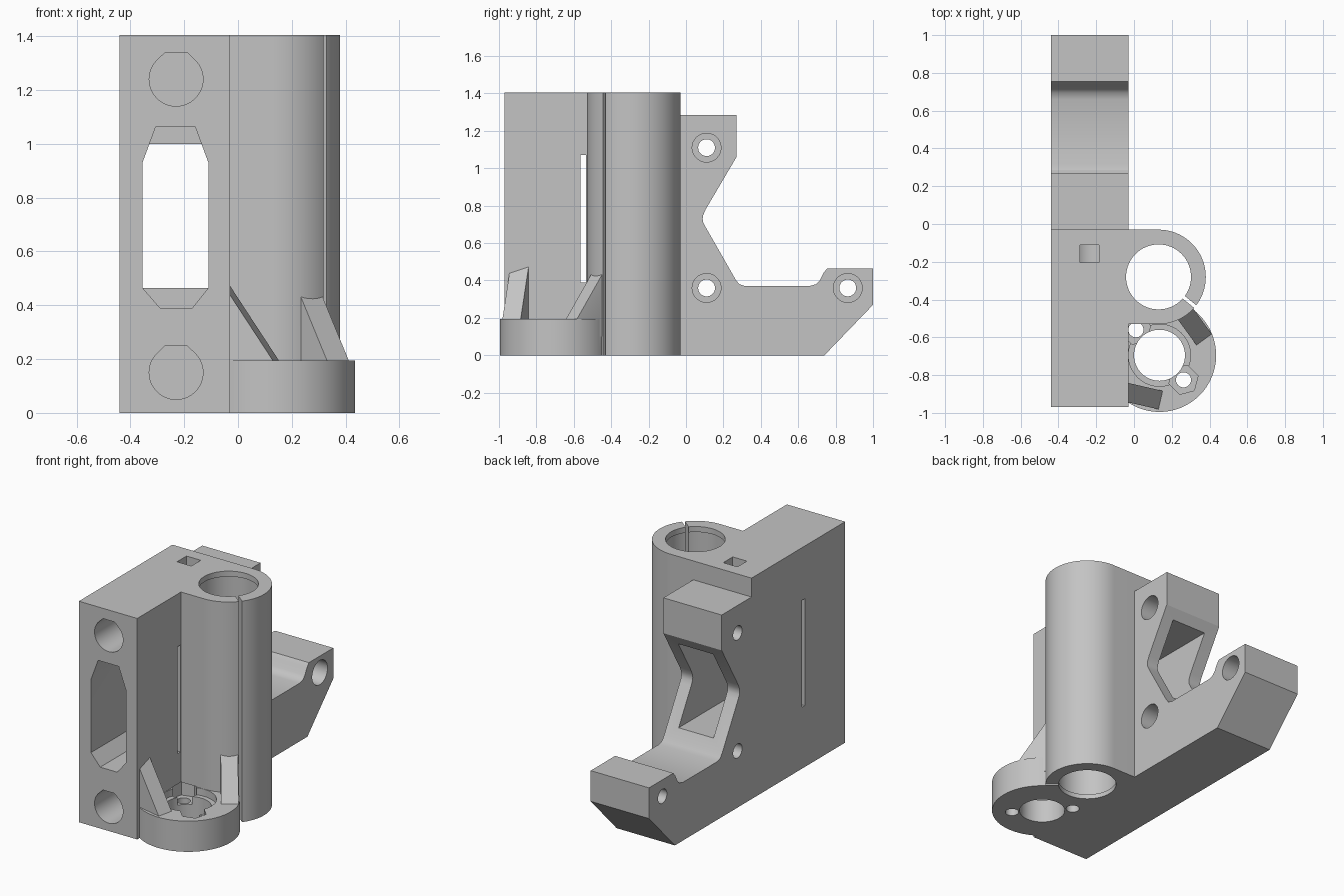
import bpy, bmesh
from math import cos, sin, pi, radians
from mathutils import Matrix

cube = bpy.data.objects.get("Cube")
if cube:
    bpy.data.objects.remove(cube, do_unlink=True)

grey = bpy.data.materials.new("plain grey")
grey.use_nodes = True
grey.diffuse_color = (0.55, 0.55, 0.55, 1)
grey.node_tree.nodes["Principled BSDF"].inputs["Base Color"].default_value = (0.55, 0.55, 0.55, 1)

PLACE = {"x": lambda a, b, t: (t, a, b),
         "y": lambda a, b, t: (a, t, b),
         "z": lambda a, b, t: (a, b, t)}


def prism(name, pts, axis, lo, hi, matrix=None):
    """Extrude a 2D outline along an axis from lo to hi."""
    bm = bmesh.new()
    face = bm.faces.new([bm.verts.new(PLACE[axis](a, b, lo)) for a, b in pts])
    top = bmesh.ops.extrude_face_region(bm, geom=[face])["geom"]
    shift = PLACE[axis](0, 0, hi - lo)
    bmesh.ops.translate(bm, vec=shift, verts=[v for v in top if isinstance(v, bmesh.types.BMVert)])
    bmesh.ops.recalc_face_normals(bm, faces=bm.faces)
    if matrix:
        bm.transform(matrix)
    mesh = bpy.data.meshes.new(name)
    bm.to_mesh(mesh)
    bm.free()
    mesh.materials.append(grey)
    ob = bpy.data.objects.new(name, mesh)
    bpy.context.collection.objects.link(ob)
    return ob


def arc(c, r, start=0, end=360, n=64):
    steps = n if end - start >= 360 else n + 1
    return [(c[0] + r * cos(radians(start + (end - start) * i / n)),
             c[1] + r * sin(radians(start + (end - start) * i / n))) for i in range(steps)]


def rect(x0, x1, y0, y1):
    return [(x0, y0), (x1, y0), (x1, y1), (x0, y1)]


def turned(c, angle):
    return Matrix.Translation((c[0], c[1], 0)) @ Matrix.Rotation(radians(angle), 4, "Z")


def combine(body, other, operation):
    mod = body.modifiers.new("join", "BOOLEAN")
    mod.operation = operation
    mod.solver = "EXACT"
    mod.object = other
    bpy.context.view_layer.objects.active = body
    bpy.ops.object.modifier_apply(modifier=mod.name)
    bpy.data.objects.remove(other, do_unlink=True)


LEFT, RIGHT, TOP = -0.44, -0.03, 1.405
BEARING = (0.13, -0.28)
NUT = (0.135, -0.695)
RIM = 0.195

# Main block with the rear bracket, drawn from the side
outline = [(-0.97, 0), (0.74, 0), (1, 0.27), (1, 0.465), (0.755, 0.465), (0.735, 0.44),
           (0.715, 0.4), (0.695, 0.38), (0.66, 0.37), (0.315, 0.37), (0.285, 0.38),
           (0.265, 0.405), (0.105, 0.685), (0.092, 0.71), (0.089, 0.73), (0.092, 0.75),
           (0.105, 0.78), (0.27, 1.06), (0.27, 1.285), (-0.03, 1.285), (-0.03, TOP), (-0.97, TOP)]
body = prism("carriage_body", outline, "x", LEFT, RIGHT)

# Upright bearing housing and the round nut flange
housing = arc(BEARING, 0.25, -90, 90) + [(-0.1, -0.03), (-0.1, -0.53)]
combine(body, prism("bearing_housing", housing, "z", 0, TOP), "UNION")
combine(body, prism("nut_flange", arc(NUT, 0.3), "z", 0, RIM), "UNION")

# Wedge ribs standing on the flange
ribs = [((-0.03, -0.893), -13, -0.06, 0.545, 0.175),
        (BEARING, -54, 0.19, 0.51, 0.41)]
for centre, angle, inner, high, outer in ribs:
    tri = [(inner, 0.1), (outer, 0.1), (outer, RIM), (inner, high)]
    combine(body, prism("rib", tri, "y", -0.05, 0.05, turned(centre, angle)), "UNION")

cutters = []


def cut(pts, axis, lo, hi, matrix=None):
    ob = prism("cutter", pts, axis, lo, hi, matrix)
    ob.hide_render = True
    cutters.append(ob)


# Bearing bore, slightly wider between its end lips, and the clamping slit
cut(arc(BEARING, 0.172), "z", -0.1, 1.5)
cut(arc(BEARING, 0.181), "z", 0.03, 1.37)
cut(rect(0.14, 0.3, -0.009, 0.009), "z", -0.1, 1.5, turned(BEARING, -39))

# Flange hole, shallow recess, screw holes and hexagonal nut pockets
cut(arc(NUT, 0.135), "z", -0.1, 0.3)
cut(arc(NUT, 0.164), "z", 0.15, RIM + 0.002)
for screw in ((0.01, -0.56), (0.262, -0.825)):
    cut(arc(screw, 0.04, n=32), "z", -0.1, RIM + 0.002)
    cut(arc(screw, 0.08, 15, 375, n=6), "z", 0.1, RIM + 0.002)

# Blind rod sockets with flattened crowns
for z in (0.15, 1.24):
    socket = arc((-0.23, z), 0.1, 135, 405, 48) + [(-0.19, z + 0.1), (-0.27, z + 0.1)]
    cut(socket, "y", -1.1, -0.11)

# Belt channel: eight-sided mouth, narrow cross slit, rectangular rear duct
mouth = [(-0.305, 1.065), (-0.16, 1.065), (-0.11, 0.93), (-0.11, 0.465),
         (-0.17, 0.39), (-0.29, 0.39), (-0.355, 0.465), (-0.355, 0.93)]
cut(mouth, "y", -1.1, -0.54)
cut(rect(-0.355, -0.11, 0.465, 1.0), "y", -0.6, 0.6)
cut(rect(-0.565, -0.535, 0.39, 1.07), "x", -0.6, -0.01)

# Inspection window on the top
cut(rect(-0.285, -0.185, -0.205, -0.11), "z", 1.24, 1.5)

# Bracket screw holes with counterbores
for hole in ((0.11, 1.11), (0.11, 0.36), (0.865, 0.36)):
    cut(arc(hole, 0.045, n=32), "x", -0.6, 0.1)
    cut(arc(hole, 0.077, n=48), "x", -0.15, 0.1)

for ob in cutters:
    combine(body, ob, "DIFFERENCE")

bpy.ops.object.select_all(action="DESELECT")
body.select_set(True)
bpy.context.view_layer.objects.active = body
bpy.ops.object.shade_smooth_by_angle(angle=radians(30))
